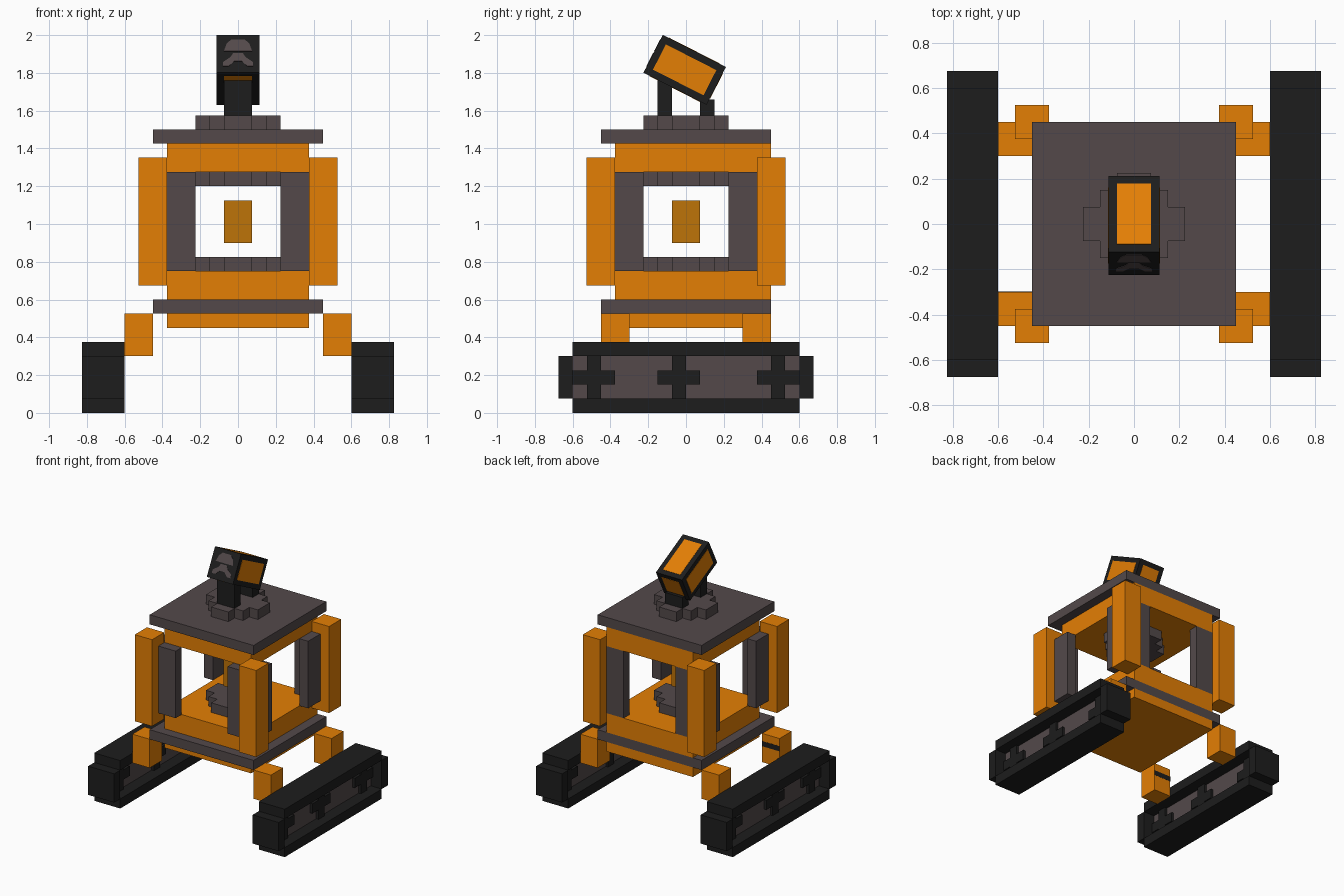
import bpy, bmesh, math
from mathutils import Matrix, Vector

cube = bpy.data.objects.get("Cube")
if cube:
    bpy.data.objects.remove(cube)


def material(name, rgb):
    lin = [((c / 255 + 0.055) / 1.055) ** 2.4 for c in rgb] + [1.0]
    m = bpy.data.materials.new(name)
    m.use_nodes = True
    m.diffuse_color = lin
    m.node_tree.nodes["Principled BSDF"].inputs["Base Color"].default_value = lin
    return m


ORANGE = material("orange", (228, 127, 4))
AMBER = material("dark amber", (190, 115, 8))
GREY = material("warm grey", (83, 73, 74))
BLACK = material("black", (29, 29, 29))


def build(name, bm, mat, matrix=None):
    bmesh.ops.recalc_face_normals(bm, faces=bm.faces)
    mesh = bpy.data.meshes.new(name)
    bm.to_mesh(mesh)
    bm.free()
    mesh.materials.append(mat)
    ob = bpy.data.objects.new(name, mesh)
    if matrix is not None:
        ob.matrix_world = matrix
    bpy.context.collection.objects.link(ob)
    return ob


def box(name, x, y, z, mat, matrix=None):
    """Box from (min, max) ranges on each axis."""
    bm = bmesh.new()
    lo, hi = Vector((x[0], y[0], z[0])), Vector((x[1], y[1], z[1]))
    bmesh.ops.create_cube(bm, size=1, matrix=Matrix.Translation((lo + hi) / 2)
                          @ Matrix.Diagonal((*(hi - lo), 1)))
    return build(name, bm, mat, matrix)


def prism(name, points, depth, mat, matrix):
    """Extrude a flat outline along local z."""
    bm = bmesh.new()
    face = bm.faces.new([bm.verts.new((a, b, 0)) for a, b in points])
    ext = bmesh.ops.extrude_face_region(bm, geom=[face])
    bmesh.ops.translate(bm, vec=(0, 0, depth),
                        verts=[v for v in ext["geom"] if isinstance(v, bmesh.types.BMVert)])
    return build(name, bm, mat, matrix)


def four_fold(quarter):
    """Repeat a quarter outline by 90 degree turns."""
    pts = []
    for _ in range(4):
        pts += quarter
        quarter = [(-b, a) for a, b in quarter]
    return pts


def span(sign, a, b):
    return tuple(sorted((sign * a, sign * b)))


U = 0.075
stepped_disc = four_fold([(3 * U, -U), (3 * U, U), (2 * U, U), (2 * U, 2 * U), (U, 2 * U)])
cross = four_fold([(1.5 * U, -U / 2), (1.5 * U, U / 2), (U / 2, U / 2)])

# Body slabs and plates
BODY_X, BODY_Y = (-0.375, 0.375), (-0.375, 0.45)
PLATE = (-0.45, 0.45)
box("lower_slab", BODY_X, BODY_Y, (0.45, 0.525), ORANGE)
box("base_plate", PLATE, PLATE, (0.525, 0.6), GREY)
box("body_floor", BODY_X, BODY_Y, (0.6, 0.75), ORANGE)
box("body_ceiling", BODY_X, BODY_Y, (1.275, 1.425), ORANGE)
box("roof_plate", PLATE, PLATE, (1.425, 1.5), GREY)

# Stepped discs on floor, ceiling and roof, and the floating core
for name, z in (("floor_disc", 0.75), ("ceiling_disc", 1.2), ("roof_disc", 1.5)):
    prism(name, stepped_disc, U, GREY, Matrix.Translation((0, 0, z)))
box("power_core", (-U, U), (-U, U), (0.9, 1.125), AMBER)

# Window side bars on all four faces, outer columns and legs
BAR_Z = (0.75, 1.275)
for sx, side in ((1, "left"), (-1, "right")):
    for sy, end in ((-1, "front"), (1, "back")):
        tag = f"{end}_{side}"
        box(f"{tag}_end_bar", span(sx, 0.225, 0.375), span(sy, 0.375, 0.45), BAR_Z, GREY)
        box(f"{tag}_side_bar", span(sx, 0.375, 0.45), span(sy, 0.225, 0.375), BAR_Z, GREY)
        box(f"{tag}_column", span(sx, 0.376, 0.526), span(sy, 0.376, 0.526), (0.675, 1.353), ORANGE)
        box(f"{tag}_leg", span(sx, 0.45, 0.6), span(sy, 0.3, 0.45), (0.3, 0.525), ORANGE)

# Dark stripe on the rear of one leg
box("leg_stripe", (-0.601, -0.45), (-0.301, -0.299), (0.425, 0.465), BLACK)

# Tracks: black belt around a deeply recessed grey core with cross wheels
for sx, side in ((1, "left"), (-1, "right")):
    wide = span(sx, 0.6, 0.825)
    box(f"{side}_track_top", wide, (-0.6, 0.6), (0.3, 0.375), BLACK)
    box(f"{side}_track_bottom", wide, (-0.6, 0.6), (0, 0.075), BLACK)
    for sy, end in ((-1, "front"), (1, "back")):
        box(f"{side}_track_{end}", wide, span(sy, 0.6, 0.675), (0.075, 0.3), BLACK)
    box(f"{side}_track_core", span(sx, 0.695, 0.73), (-0.6, 0.6), (0.075, 0.3), GREY)
    for i, y in enumerate((-0.4875, -0.0375, 0.4875)):
        turn = Matrix.Translation((sx * 0.7125 - U / 2, y, 0.1875)) @ Matrix.Rotation(math.pi / 2, 4, "Y")
        prism(f"{side}_wheel_{i + 1}", cross, U, BLACK, turn)

# Neck posts
box("front_neck", (-U, U), (-0.15, -0.075), (1.575, 1.76), BLACK)
box("back_neck", (-U, U), (0.075, 0.15), (1.575, 1.66), BLACK)

# Tilted head with orange panels on every side but the front
HEAD = Matrix.Translation((0, -0.007, 1.816)) @ Matrix.Rotation(math.radians(-27), 4, "X")
H, L, T = 0.1125, 0.1875, 0.002
box("head", (-H, H), (-L, L), (-H, H), BLACK, HEAD)
for s, side in ((1, "left"), (-1, "right")):
    box(f"head_panel_{side}", span(s, H - T, H + T), (-0.15, 0.15), (-U, U), ORANGE, HEAD)
for s, side in ((1, "top"), (-1, "bottom")):
    box(f"head_panel_{side}", (-U, U), (-0.15, 0.15), span(s, H - T, H + T), ORANGE, HEAD)
box("head_panel_back", (-U, U), (L - T, L + T), (-U, U), ORANGE, HEAD)

# Grey face plates on the front of the head: rounded brow, waist and spread feet
FACE = HEAD @ Matrix.Translation((0, -L + T, 0)) @ Matrix.Rotation(math.pi / 2, 4, "X")
brow = [(0.035, 0.085), (0.06, 0.06), (0.075, 0.015), (0.03, 0.015)]
prism("face_plate_brow", brow + [(-a, b) for a, b in reversed(brow)], 2 * T, GREY, FACE)
feet = [(0.025, 0.005), (0.04, -0.02), (0.08, -0.05), (0.08, -0.075), (0.05, -0.075), (0.02, -0.045)]
prism("face_plate_feet", feet + [(-a, b) for a, b in reversed(feet)], 2 * T, GREY, FACE)
